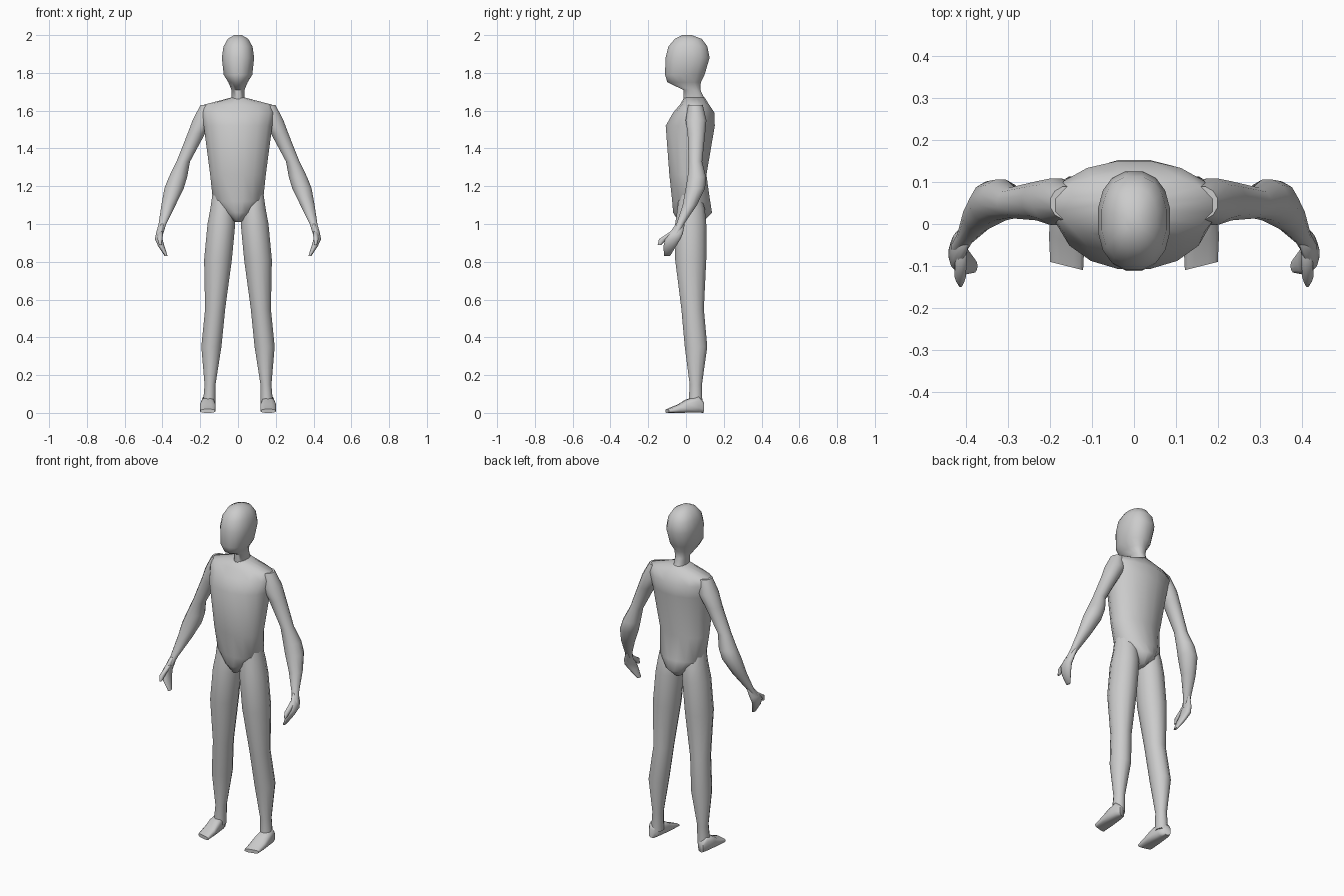
import bpy, bmesh, math
from mathutils import Vector

cube = bpy.data.objects.get("Cube")
if cube:
    bpy.data.objects.remove(cube, do_unlink=True)

skin = bpy.data.materials.new("plain grey")
skin.use_nodes = True
skin.diffuse_color = (.6, .6, .6, 1)
skin.node_tree.nodes["Principled BSDF"].inputs["Base Color"].default_value = skin.diffuse_color


def oval(centre, across, along, sides, power):
    """Points of a rounded section spanned by two half-axis vectors."""
    def rounded(value):
        return math.copysign(abs(value) ** (2 / power), value)

    points = []
    for step in range(sides):
        angle = math.tau * (step + .5) / sides
        points.append(Vector(centre)
                      + Vector(across) * rounded(math.cos(angle))
                      + Vector(along) * rounded(math.sin(angle)))
    return points


def loft(name, sections, sides=12, power=2, mirrored=False):
    """Skin a closed, smooth surface through sections of (centre, across, along)."""
    bm = bmesh.new()
    rings = []
    for centre, across, along in sections:
        points = oval(centre, across, along, sides, power)
        if mirrored:
            points = [Vector((-p.x, p.y, p.z)) for p in points]
        rings.append([bm.verts.new(p) for p in points])
    for lower, upper in zip(rings, rings[1:]):
        for i in range(sides):
            bm.faces.new((lower[i - 1], lower[i], upper[i], upper[i - 1]))
    bm.faces.new(rings[0])
    bm.faces.new(rings[-1])
    bmesh.ops.recalc_face_normals(bm, faces=bm.faces)
    mesh = bpy.data.meshes.new(name)
    bm.to_mesh(mesh)
    bm.free()
    mesh.materials.append(skin)
    part = bpy.data.objects.new(name, mesh)
    bpy.context.collection.objects.link(part)
    bpy.ops.object.select_all(action="DESELECT")
    part.select_set(True)
    bpy.context.view_layer.objects.active = part
    bpy.ops.object.shade_smooth_by_angle(angle=math.radians(60))


def trunk(name, profile, power):
    """Central part from levels of (height, half width, front, back)."""
    loft(name, [((0, (front + back) / 2, height), (width, 0, 0), (0, (back - front) / 2, 0))
                for height, width, front, back in profile], sides=16, power=power)


def limb(name, path, depth=1.0):
    """Left and right parts from levels of (height, x, y, radius)."""
    for label in ("left", "right"):
        loft(f"{label}_{name}", [((x, y, height), (radius, 0, 0), (0, radius * depth, 0))
                                 for height, x, y, radius in path], mirrored=label == "right")


def foot(profile, slant):
    """Flat-soled wedges from steps of (y, half width, instep height)."""
    for label in ("left", "right"):
        loft(f"{label}_foot", [((.16, y, height / 2), (width, width * slant, 0), (0, 0, height / 2))
                               for y, width, height in profile], power=3, mirrored=label == "right")


# Egg-shaped skull, jutting chin and thin neck
trunk("head", [
    (2, .02, -.02, .03), (1.98, .055, -.06, .085), (1.94, .078, -.095, .115),
    (1.88, .087, -.11, .127), (1.79, .077, -.113, .1), (1.75, .052, -.1, .08),
    (1.71, .035, -.015, .077), (1.66, .034, -.015, .1)], power=2.3)

# Sloping shoulders, deep chest and V-shaped bottom
trunk("torso", [
    (1.67, .035, -.01, .1), (1.63, .19, -.035, .125), (1.59, .2, -.07, .152),
    (1.52, .185, -.11, .155), (1.26, .15, -.09, .11), (1.12, .135, -.075, .13),
    (1.06, .08, -.07, .14), (1.01, .02, -.04, .09)], power=2)

# Arms with bent elbows, tapering to the wrists
limb("arm", [
    (1.63, .16, .05, .04), (1.55, .185, .053, .057), (1.48, .22, .055, .048),
    (1.33, .29, .05, .037), (1.25, .317, .057, .05), (1.19, .338, .05, .053),
    (1.1, .368, .02, .039), (1, .4, -.03, .021), (.95, .415, -.055, .02)])

# Mitten hands, curled forward
limb("hand", [
    (1, .4, -.03, .012), (.95, .415, -.053, .019), (.92, .42, -.07, .021),
    (.88, .405, -.087, .017), (.83, .38, -.1, .008)], depth=2)
limb("thumb", [(.96, .41, -.06, .014), (.92, .413, -.12, .014), (.89, .412, -.14, .006)], depth=1.7)

# Legs from hip to ankle
limb("leg", [
    (1.17, .085, .02, .05), (1.08, .082, .027, .067), (1, .088, .025, .076),
    (.81, .106, .025, .076), (.55, .121, .035, .055), (.35, .141, .053, .055),
    (.15, .148, .052, .03), (.04, .153, .05, .034)], depth=1.12)

# Wedge feet, widening towards a slanted toe edge
foot([(.09, .02, .06), (.06, .035, .09), (0, .041, .07), (-.04, .043, .045), (-.1, .04, .02)], slant=.25)
